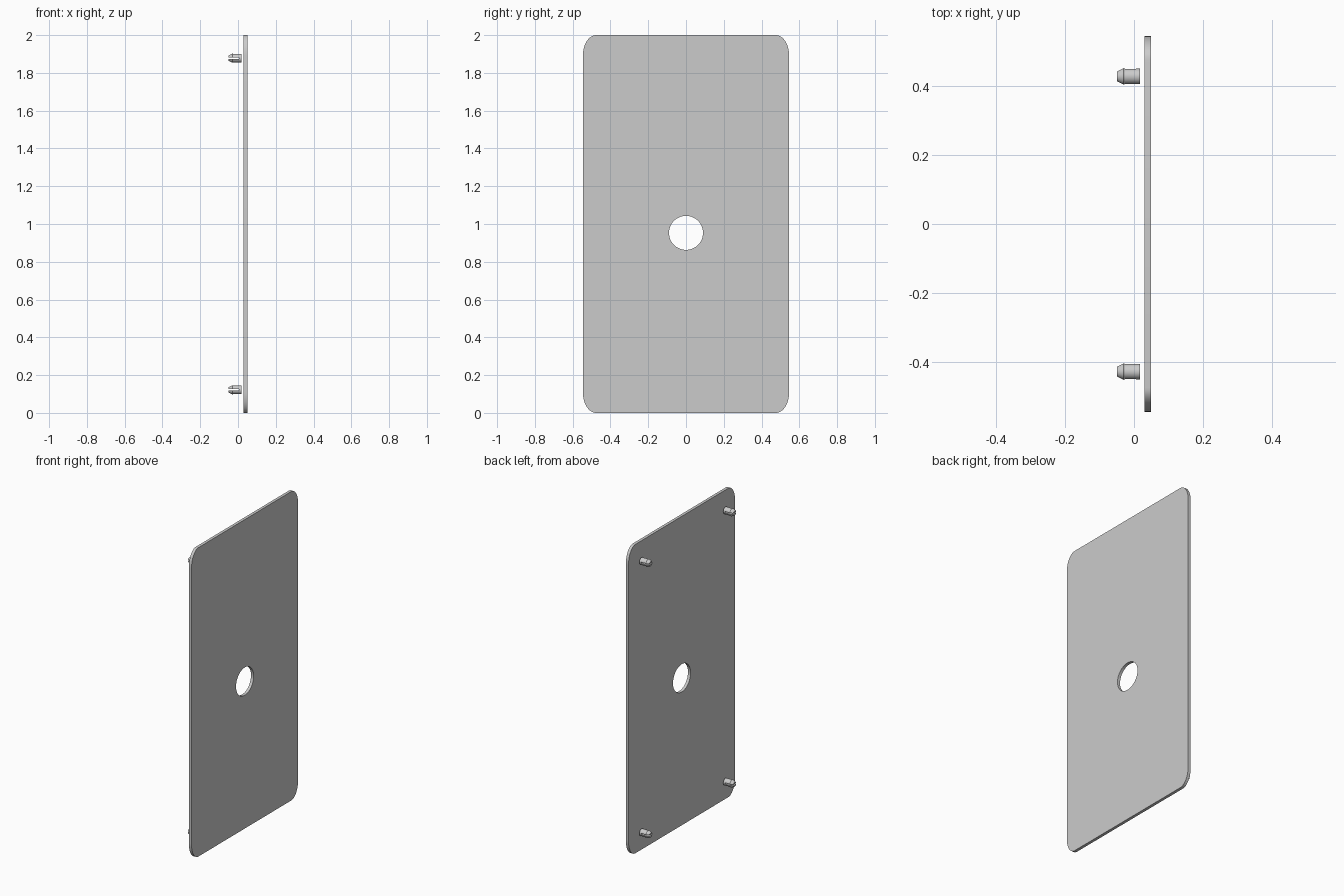
import bpy, bmesh
from math import sin, cos, pi, radians
from mathutils import Matrix

cube = bpy.data.objects.get("Cube")
if cube:
    bpy.data.objects.remove(cube)

grey = bpy.data.materials.new("light_grey")
grey.use_nodes = True
colour = (0.6, 0.6, 0.6, 1)
grey.diffuse_color = colour
grey.node_tree.nodes["Principled BSDF"].inputs["Base Color"].default_value = colour


def activate(obj):
    bpy.ops.object.select_all(action='DESELECT')
    obj.select_set(True)
    bpy.context.view_layer.objects.active = obj


def add_loop(curve, points):
    spline = curve.splines.new('POLY')
    spline.points.add(len(points) - 1)
    for p, (u, v) in zip(spline.points, points):
        p.co = (u, v, 0, 1)
    spline.use_cyclic_u = True


def arc(cu, cv, ru, rv, start, sweep, steps):
    return [(cu + ru * cos(start + sweep * i / steps),
             cv + rv * sin(start + sweep * i / steps)) for i in range(steps + 1)]


# Cover plate: outline with oval corners and a round hole, extruded
HALF_W, HALF_H, RU, RV = 0.546, 1.0, 0.07, 0.11
outline = []
for k, (su, sv) in enumerate([(1, 1), (-1, 1), (-1, -1), (1, -1)]):
    outline += arc(su * (HALF_W - RU), 1 + sv * (HALF_H - RV), RU, RV, k * pi / 2, pi / 2, 12)
curve = bpy.data.curves.new("cover_plate", 'CURVE')
curve.dimensions = '2D'
curve.fill_mode = 'BOTH'
curve.extrude = 0.0095
add_loop(curve, outline)
add_loop(curve, arc(0, 0.953, 0.09, 0.09, 0, 2 * pi, 64)[:-1])
plate = bpy.data.objects.new("cover_plate", curve)
bpy.context.collection.objects.link(plate)
plate.rotation_euler = (radians(90), 0, radians(90))
plate.location.x = 0.0395
activate(plate)
bpy.ops.object.convert(target='MESH')
plate = bpy.context.object
plate.data.materials.clear()
plate.data.materials.append(grey)
bpy.ops.object.shade_smooth_by_angle(angle=radians(30))


# Split clip pegs: two half-round prongs with a barb, joined by a collar
def lathe(bm, profile, sides=32):
    """Closed solid of revolution around x from (x, radius) pairs."""
    rings = [[bm.verts.new((x, r * cos(2 * pi * i / sides), r * sin(2 * pi * i / sides)))
              for i in range(sides)] for x, r in profile]
    for a, b in zip(rings, rings[1:]):
        for i in range(sides):
            j = (i + 1) % sides
            bm.faces.new((a[i], a[j], b[j], b[i]))
    bm.faces.new(rings[0])
    bm.faces.new(rings[-1])


def build_peg_mesh():
    bm = bmesh.new()
    lathe(bm, [(-0.049, 0.015), (-0.03, 0.0245), (-0.026, 0.0225), (0.006, 0.0225)])
    cut = bmesh.ops.bisect_plane(bm, geom=bm.verts[:] + bm.edges[:] + bm.faces[:],
                                 plane_co=(0, 0, 0.004), plane_no=(0, 0, 1), clear_inner=True)
    edges = [e for e in cut["geom_cut"] if isinstance(e, bmesh.types.BMEdge)]
    bmesh.ops.contextual_create(bm, geom=edges)
    twin = bmesh.ops.duplicate(bm, geom=bm.verts[:] + bm.edges[:] + bm.faces[:])["geom"]
    bmesh.ops.transform(bm, matrix=Matrix.Scale(-1, 4, (0, 0, 1)),
                        verts=[v for v in twin if isinstance(v, bmesh.types.BMVert)])
    lathe(bm, [(0.006, 0.0225), (0.018, 0.0225)])
    bmesh.ops.recalc_face_normals(bm, faces=bm.faces)
    mesh = bpy.data.meshes.new("clip_peg")
    bm.to_mesh(mesh)
    bm.free()
    mesh.materials.append(grey)
    return mesh


peg_mesh = build_peg_mesh()
for level, z in (("lower", 0.122), ("upper", 1.878)):
    for side, y in (("front", -0.429), ("back", 0.429)):
        peg = bpy.data.objects.new(f"{level}_{side}_peg", peg_mesh.copy())
        bpy.context.collection.objects.link(peg)
        peg.location = (0, y, z)
        activate(peg)
        bpy.ops.object.shade_smooth_by_angle(angle=radians(25))
